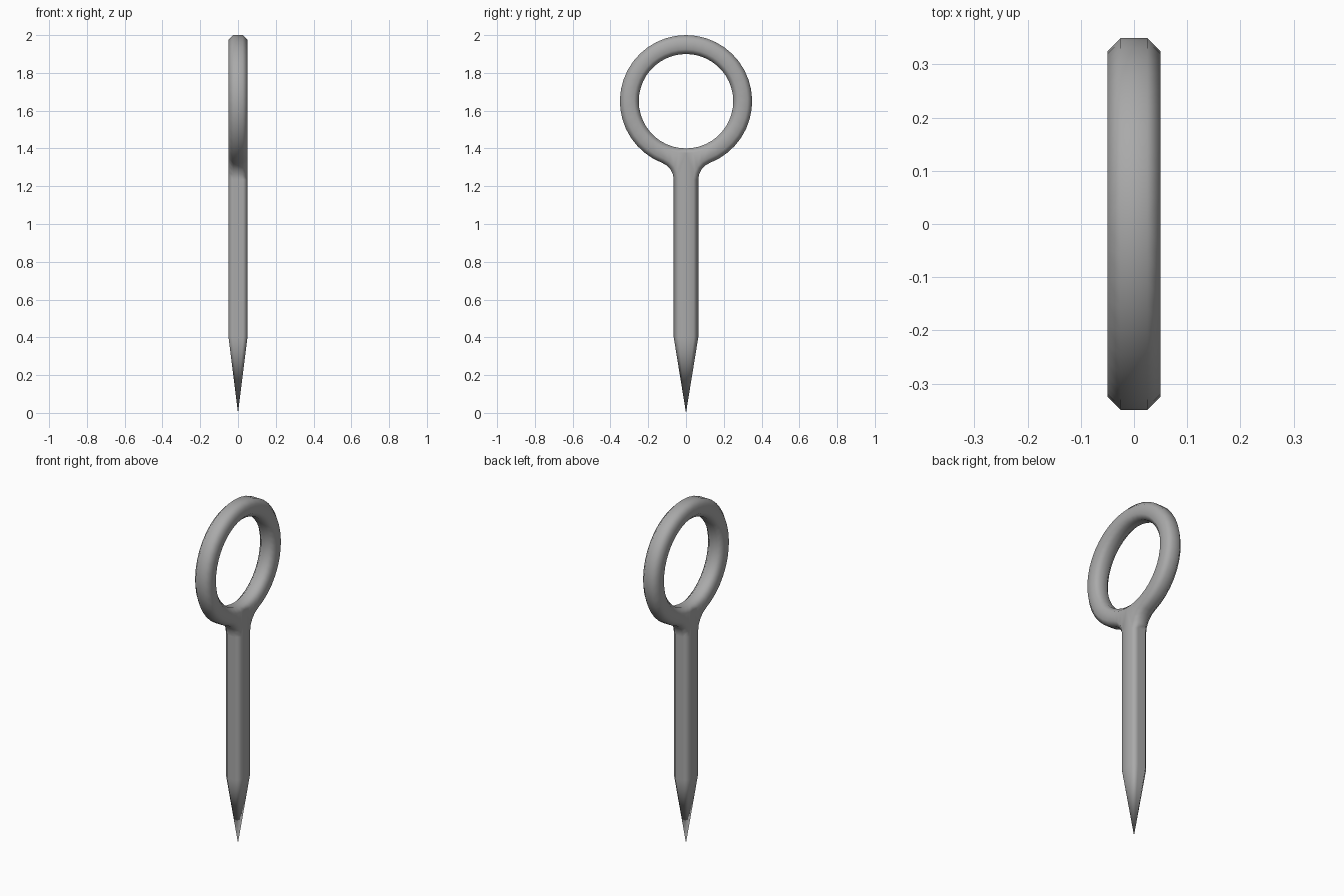
import bpy, bmesh, math
from mathutils import Matrix

if "Cube" in bpy.data.objects:
    bpy.data.objects.remove(bpy.data.objects["Cube"])

RING_Z, R_OUT, R_IN = 1.65, 0.35, 0.25     # ring centre height and radii
HALF_W, TIP_TOP = 0.065, 0.40              # shaft half width, start of the point
FIL_Z, FIL_R = 1.235, 0.0947               # fillet between shaft and ring
ARC_N, FIL_N = 18, 4
# chamfered layers through the thickness: (x, inset)
LAYERS = [(-0.05, 0.025), (-0.025, 0.0), (0.025, 0.0), (0.05, 0.025)]


def half_outline(d):
    """Right half of the outer profile, from ring top to fillet foot."""
    yc = HALF_W + FIL_R
    end = math.pi - math.atan2(yc, RING_Z - FIL_Z)
    pts = []
    for i in range(ARC_N + 1):
        a = end * i / ARC_N
        pts.append(((R_OUT - d) * math.sin(a), RING_Z + (R_OUT - d) * math.cos(a)))
    start = math.atan2(RING_Z - FIL_Z, -yc)
    for i in range(1, FIL_N + 1):
        a = start + (math.pi - start) * i / FIL_N
        pts.append((yc + (FIL_R + d) * math.cos(a), FIL_Z + (FIL_R + d) * math.sin(a)))
    return pts


bm = bmesh.new()
apex = bm.verts.new((0, 0, 0))
outer, inner, centre = [], [], []
n = ARC_N + FIL_N
for x, d in LAYERS:
    pts = half_outline(d) + [(HALF_W - d, TIP_TOP)]
    outer.append([bm.verts.new((x, max(y, 0), z)) for y, z in pts])
    hole = []
    for i in range(n + 1):
        a = math.pi * i / n
        hole.append(bm.verts.new((x, (R_IN + d) * math.sin(a), RING_Z + (R_IN + d) * math.cos(a))))
    inner.append(hole)

# rim, hole wall and point sides between the layers
for k in range(3):
    for loops in (outer, inner):
        a, b = loops[k], loops[k + 1]
        for i in range(len(a) - 1):
            bm.faces.new((a[i], a[i + 1], b[i + 1], b[i]))
    bm.faces.new((outer[k][-1], outer[k + 1][-1], apex))

# flat faces of the ring, shaft and point
for k in (0, 3):
    o, h = outer[k], inner[k]
    for i in range(n):
        bm.faces.new((o[i], o[i + 1], h[i + 1], h[i]))
    c = bm.verts.new((LAYERS[k][0], 0, TIP_TOP))
    bm.faces.new((h[n], o[n], o[n + 1], c))
    bm.faces.new((c, o[n + 1], apex))

# mirror to the other side
bmesh.ops.mirror(bm, geom=bm.verts[:] + bm.edges[:] + bm.faces[:],
                 matrix=Matrix.Identity(4), merge_dist=0.0001, axis='Y')
bmesh.ops.remove_doubles(bm, verts=bm.verts[:], dist=0.0001)
bmesh.ops.recalc_face_normals(bm, faces=bm.faces[:])
for f in bm.faces:
    f.smooth = True

mesh = bpy.data.meshes.new("ring_spike")
bm.to_mesh(mesh)
bm.free()
spike = bpy.data.objects.new("ring_spike", mesh)
bpy.context.collection.objects.link(spike)

grey = bpy.data.materials.new("grey metal")
grey.diffuse_color = (0.4, 0.4, 0.4, 1)
grey.use_nodes = True
grey.node_tree.nodes["Principled BSDF"].inputs["Base Color"].default_value = grey.diffuse_color
mesh.materials.append(grey)

# soft chamfers with flat broad faces
wn = spike.modifiers.new("weighted_normals", 'WEIGHTED_NORMAL')
wn.mode = 'FACE_AREA'
wn.weight = 80
